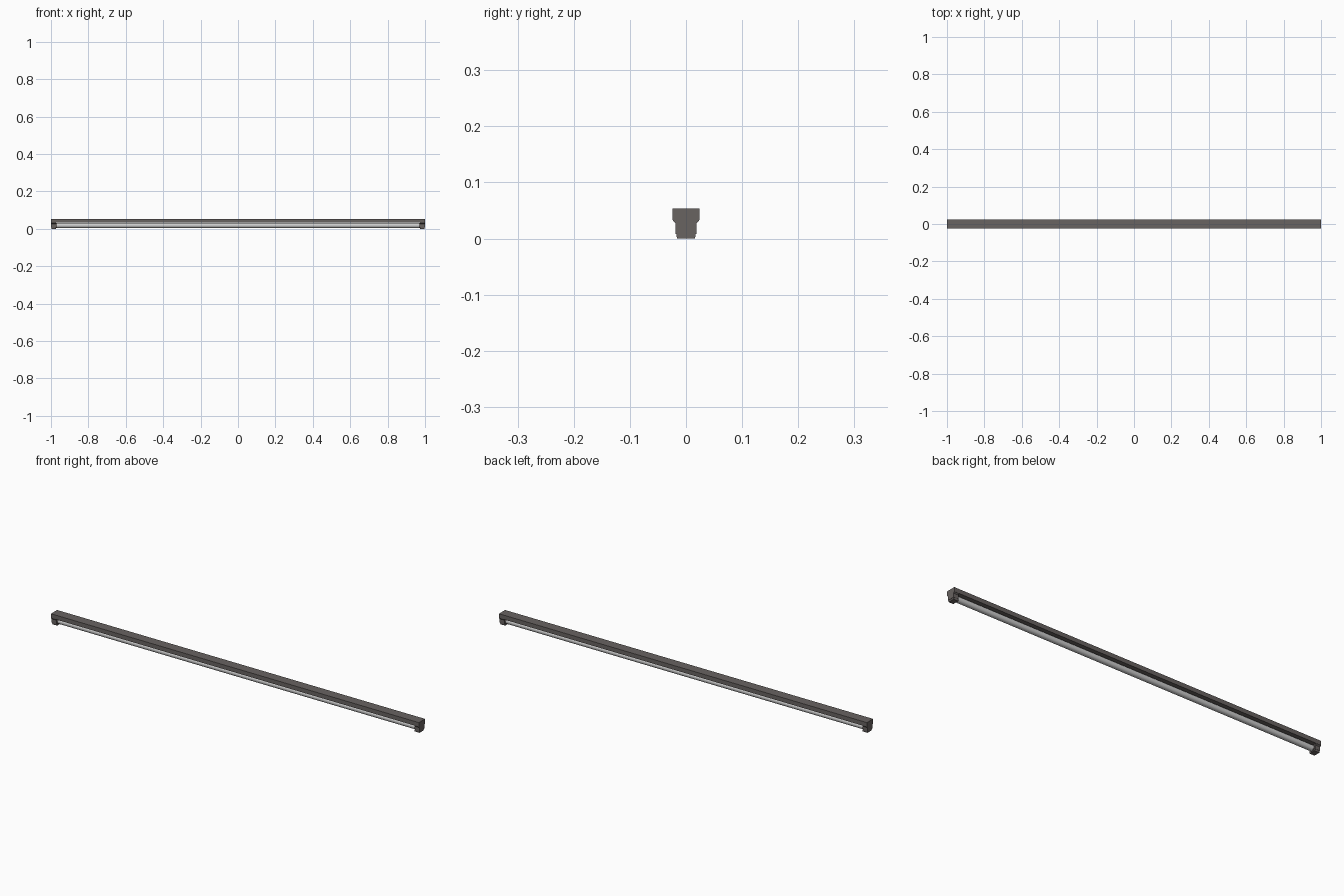
import bpy, bmesh, math

if "Cube" in bpy.data.objects:
    bpy.data.objects.remove(bpy.data.objects["Cube"])


def material(name, c):
    m = bpy.data.materials.new(name)
    m.diffuse_color = (*c, 1)
    m.use_nodes = True
    m.node_tree.nodes["Principled BSDF"].inputs["Base Color"].default_value = m.diffuse_color
    return m


DARK = material("dark_metal", (0.14, 0.125, 0.12))
GLASS = material("tube_glass", (0.75, 0.75, 0.75))


def extrude_x(name, half, x0, x1, mat):
    """Mirror a half (y, z) outline across y = 0 and extrude it along x."""
    outline = half + [(-y, z) for y, z in reversed(half)]
    bm = bmesh.new()
    rings = [[bm.verts.new((x, y, z)) for y, z in outline] for x in (x0, x1)]
    n = len(outline)
    for i in range(n):
        j = (i + 1) % n
        bm.faces.new((rings[0][i], rings[0][j], rings[1][j], rings[1][i]))
    bm.faces.new(rings[0])
    bm.faces.new(rings[1])
    bmesh.ops.recalc_face_normals(bm, faces=bm.faces)
    me = bpy.data.meshes.new(name)
    bm.to_mesh(me)
    bm.free()
    me.materials.append(mat)
    ob = bpy.data.objects.new(name, me)
    bpy.context.collection.objects.link(ob)
    return ob


def rod_x(name, radius, x0, x1, z, mat):
    bpy.ops.mesh.primitive_cylinder_add(
        vertices=24, radius=radius, depth=abs(x1 - x0),
        location=((x0 + x1) / 2, 0, z), rotation=(0, math.pi / 2, 0))
    ob = bpy.context.object
    ob.name = name
    ob.data.materials.append(mat)
    bpy.ops.object.shade_smooth_by_angle(angle=math.radians(40))
    return ob


# Long ceiling housing
extrude_x("housing", [(0.024, 0.033), (0.024, 0.054)], -1, 1, DARK)

# Glass tube
rod_x("light_tube", 0.0138, -0.975, 0.975, 0.018, GLASS)

# Sockets at both ends: flared top, straight middle, stepped lower clip
for side, s in (("left", -1), ("right", 1)):
    extrude_x(side + "_socket",
              [(0.0185, 0.008), (0.0185, 0.027), (0.0235, 0.032), (0.0235, 0.034)],
              s * 0.974, s * 1.0, DARK)
    extrude_x(side + "_socket_clip", [(0.016, 0.0), (0.0175, 0.0085)],
              s * 0.972, s * 0.998, DARK)
    rod_x(side + "_tube_cap", 0.0144, s * 0.968, s * 0.976, 0.018, DARK)
